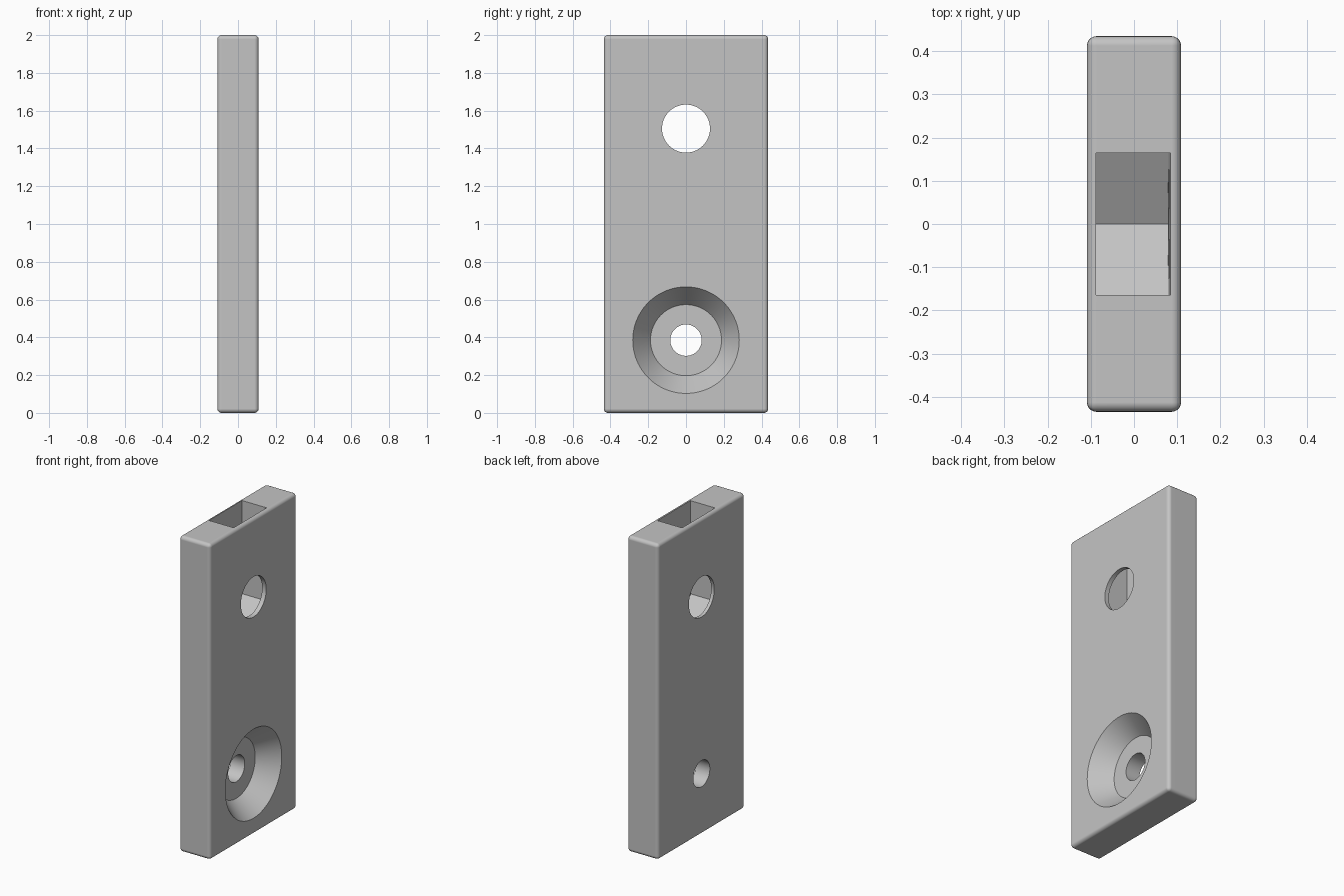
import bpy, bmesh, math
from mathutils import Matrix

if "Cube" in bpy.data.objects:
    bpy.data.objects.remove(bpy.data.objects["Cube"])

grey = bpy.data.materials.new("grey")
grey.diffuse_color = (0.55, 0.55, 0.55, 1)
grey.use_nodes = True
grey.node_tree.nodes["Principled BSDF"].inputs["Base Color"].default_value = grey.diffuse_color


def make_object(name, bm):
    bmesh.ops.recalc_face_normals(bm, faces=bm.faces)
    mesh = bpy.data.meshes.new(name)
    bm.to_mesh(mesh)
    bm.free()
    mesh.materials.append(grey)
    obj = bpy.data.objects.new(name, mesh)
    bpy.context.collection.objects.link(obj)
    return obj


def lathe_x(name, profile, z, steps=96):
    """Solid of revolution about the x axis from (x, radius) rings."""
    bm = bmesh.new()
    rings = [[bm.verts.new((x, r * math.cos(2 * math.pi * i / steps),
                            z + r * math.sin(2 * math.pi * i / steps)))
              for i in range(steps)] for x, r in profile]
    for a, b in zip(rings, rings[1:]):
        for i in range(steps):
            j = (i + 1) % steps
            bm.faces.new((a[i], a[j], b[j], b[i]))
    bm.faces.new(rings[0])
    bm.faces.new(rings[-1])
    return make_object(name, bm)


# Rounded slab
W, D, H = 0.218, 0.87, 2.0
bm = bmesh.new()
bmesh.ops.create_cube(bm, size=1, matrix=Matrix.Translation((0, 0, H / 2))
                      @ Matrix.Diagonal((W, D, H, 1)))
bmesh.ops.bevel(bm, geom=bm.edges[:], offset=0.022, segments=5,
                profile=0.5, affect='EDGES')
plate = make_object("plate", bm)

# Nut slot: open at the top, pointed floor, one slightly drafted wall
HOLE_Z, HALF = 1.505, 0.165
R = HALF / math.cos(math.pi / 6)
outline = [(-HALF, 2.1), (-HALF, HOLE_Z - R / 2), (0, HOLE_Z - R),
           (HALF, HOLE_Z - R / 2), (HALF, 2.1)]
bm = bmesh.new()
left = [bm.verts.new((-0.088, y, z)) for y, z in outline]
right = [bm.verts.new((0.085 + (z - 2) * 0.009, y, z)) for y, z in outline]
bm.faces.new(left)
bm.faces.new(right)
for i in range(5):
    j = (i + 1) % 5
    bm.faces.new((left[i], left[j], right[j], right[i]))
slot = make_object("slot_cutter", bm)

# Upper through hole, and lower screw hole with a conical recess on the right
upper = lathe_x("upper_hole_cutter", [(-0.2, 0.127), (0.2, 0.127)], HOLE_Z)
face, floor = W / 2, W / 2 - 0.12
slope = (0.282 - 0.188) / 0.12
lower = lathe_x("screw_hole_cutter",
                [(-0.2, 0.083), (floor, 0.083), (floor, 0.188),
                 (face + 0.05, 0.282 + 0.05 * slope)], 0.385)

bpy.context.view_layer.objects.active = plate
for cutter in (slot, upper, lower):
    mod = plate.modifiers.new("cut", 'BOOLEAN')
    mod.operation = 'DIFFERENCE'
    mod.solver = 'EXACT'
    mod.object = cutter
    bpy.ops.object.modifier_apply(modifier=mod.name)
    bpy.data.objects.remove(cutter, do_unlink=True)

# Smooth rounded edges and bores, crisp cut edges
bpy.ops.object.select_all(action='DESELECT')
plate.select_set(True)
bpy.ops.object.shade_smooth_by_angle(angle=math.radians(25))
weighted = plate.modifiers.new("weighted_normals", 'WEIGHTED_NORMAL')
weighted.keep_sharp = True
